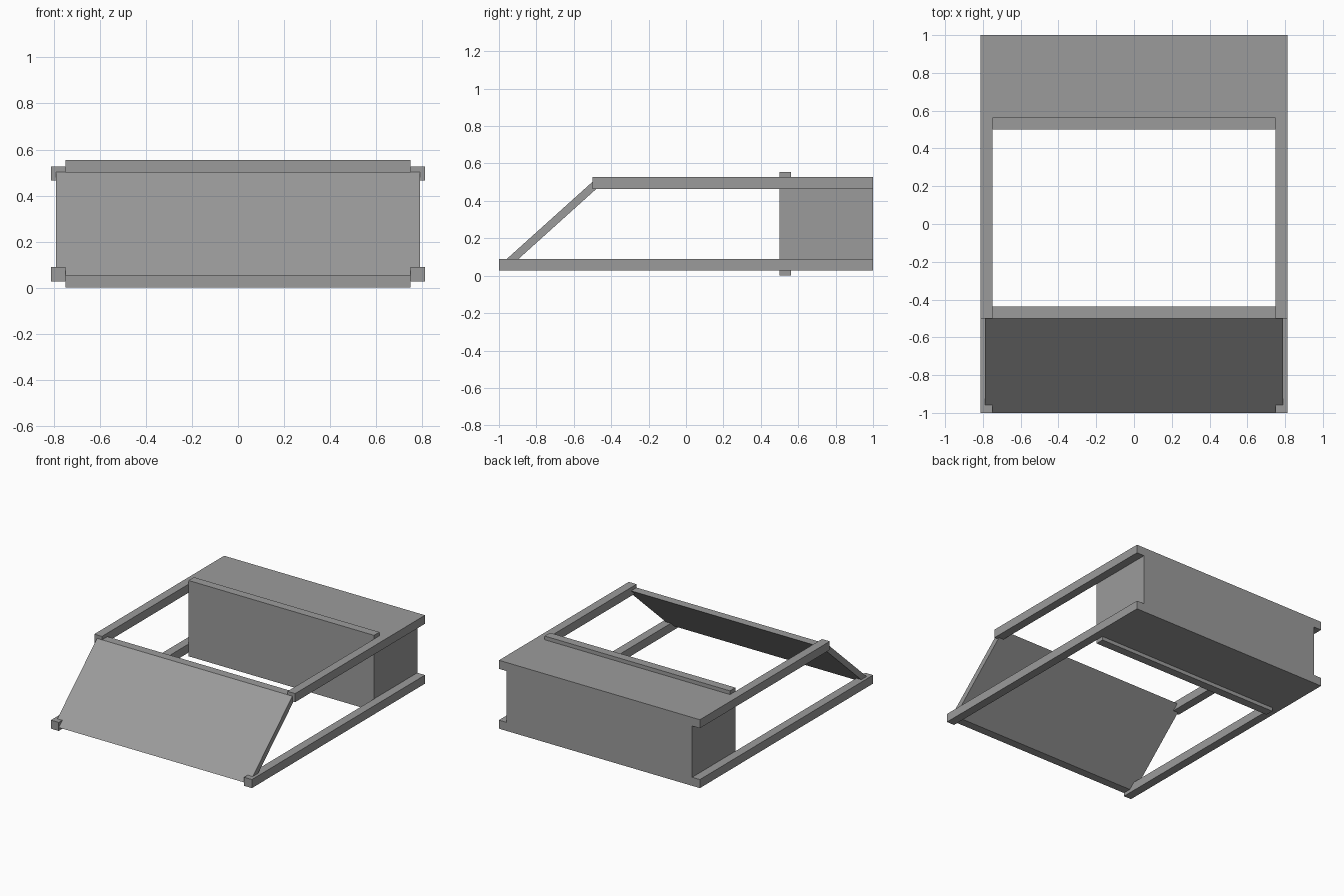
import bpy, bmesh

if "Cube" in bpy.data.objects:
    bpy.data.objects.remove(bpy.data.objects["Cube"])

W = 0.0625            # bar thickness
X_IN = 0.75           # inner face of the side rails
X_OUT = X_IN + W
H = 0.554             # total height
LOW = (0.027, 0.0895)             # lower rail heights
HIGH = (H - LOW[1], H - LOW[0])   # upper rail heights

# Mid-grey finish shared by all parts
grey = bpy.data.materials.new("grey_finish")
grey.diffuse_color = (0.33, 0.33, 0.33, 1)
grey.use_nodes = True
grey.node_tree.nodes["Principled BSDF"].inputs["Base Color"].default_value = grey.diffuse_color


def extrude_profile(name, profile, x0, x1):
    """Solid made from a (y, z) profile swept along x."""
    bm = bmesh.new()
    face = bm.faces.new([bm.verts.new((x0, y, z)) for y, z in profile])
    swept = bmesh.ops.extrude_face_region(bm, geom=[face])["geom"]
    verts = [g for g in swept if isinstance(g, bmesh.types.BMVert)]
    bmesh.ops.translate(bm, verts=verts, vec=(x1 - x0, 0, 0))
    bmesh.ops.recalc_face_normals(bm, faces=bm.faces)
    mesh = bpy.data.meshes.new(name)
    bm.to_mesh(mesh)
    bm.free()
    mesh.materials.append(grey)
    obj = bpy.data.objects.new(name, mesh)
    bpy.context.collection.objects.link(obj)
    return obj


def box(name, x, y, z):
    profile = [(y[0], z[0]), (y[1], z[0]), (y[1], z[1]), (y[0], z[1])]
    return extrude_profile(name, profile, *x)


# Side rails, one pair low and one shorter pair high
for side, x in (("left", (-X_OUT, -X_IN)), ("right", (X_IN, X_OUT))):
    box(f"lower_rail_{side}", x, (-1, 1), LOW)
    box(f"upper_rail_{side}", x, (-0.5, 1), HIGH)

# Closed rear compartment, flush with the rails above and below
box("rear_compartment", (-X_IN, X_IN), (0.5 + W, 1), (LOW[0], HIGH[1]))

# Upright bulkhead with lips standing proud at top and bottom
box("bulkhead", (-X_IN, X_IN), (0.5, 0.5 + W), (0, H))

# Sloping front panel with level top and bottom edges
extrude_profile("front_slope_panel",
                [(-1, 0.052), (-1 + W, 0.052), (-0.5 + W, 0.502), (-0.5, 0.502)],
                -0.79, 0.79)
